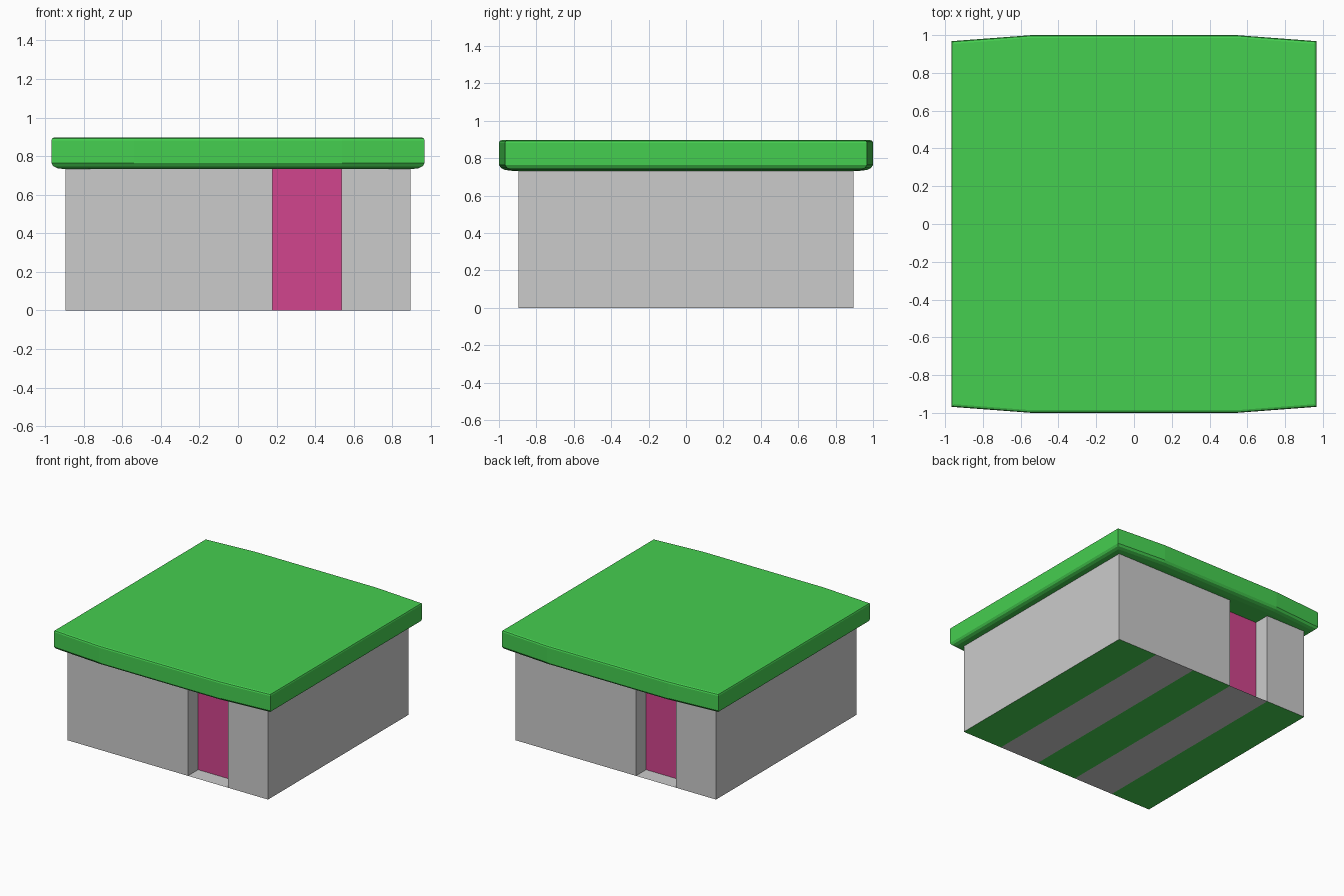
import bpy
import bmesh

if "Cube" in bpy.data.objects:
    bpy.data.objects.remove(bpy.data.objects["Cube"])

H = 0.895           # half width of the walls
WALL_TOP = 0.735
STEP = 2 * H / 5    # floor stripe width, also the door width
D0, D1 = STEP / 2, STEP * 1.5
RECESS = 0.13


def material(name, rgb):
    m = bpy.data.materials.new(name)
    m.diffuse_color = (*rgb, 1.0)
    m.use_nodes = True
    m.node_tree.nodes["Principled BSDF"].inputs["Base Color"].default_value = m.diffuse_color
    return m


GREEN = material("roof_green", (0.06, 0.62, 0.08))
CRIMSON = material("door_crimson", (0.64, 0.06, 0.27))


def finish(name, bm, mat=None, recalc=False):
    if recalc:
        bmesh.ops.recalc_face_normals(bm, faces=bm.faces)
    mesh = bpy.data.meshes.new(name)
    bm.to_mesh(mesh)
    bm.free()
    if mat:
        mesh.materials.append(mat)
    obj = bpy.data.objects.new(name, mesh)
    bpy.context.collection.objects.link(obj)
    return obj


def quad(name, corners, mat=None):
    bm = bmesh.new()
    bm.faces.new([bm.verts.new(c) for c in corners])
    return finish(name, bm, mat)


def strip(name, path):
    """Vertical wall following an open plan path."""
    bm = bmesh.new()
    low = [bm.verts.new((x, y, 0)) for x, y in path]
    high = [bm.verts.new((x, y, WALL_TOP)) for x, y in path]
    for i in range(len(path) - 1):
        bm.faces.new((low[i], low[i + 1], high[i + 1], high[i]))
    return finish(name, bm)


# Walls and recessed doors: the back half is the front half turned by 180 degrees
for side, s in (("front", 1), ("back", -1)):
    def turn(pts):
        return [(s * x, s * y) for x, y in pts]

    strip(side + "_wall_left", turn([(-H, -H), (D0, -H), (D0, -H + RECESS)]))
    strip(side + "_wall_right", turn([(D1, -H + RECESS), (D1, -H), (H, -H), (H, H)]))
    (ax, ay), (bx, by) = turn([(D0, -H + RECESS), (D1, -H + RECESS)])
    quad(side + "_door", [(ax, ay, 0), (bx, by, 0), (bx, by, WALL_TOP), (ax, ay, WALL_TOP)],
         CRIMSON)

# Striped floor, facing down
for i in range(5):
    x0, x1 = -H + i * STEP, -H + (i + 1) * STEP
    quad(f"floor_stripe_{i + 1}", [(x0, -H, 0), (x0, H, 0), (x1, H, 0), (x1, -H, 0)],
         GREEN if i % 2 == 0 else None)

# Roof slab: bowed front and back edges, small top bevel, rounded underside
rings = [(0.895, 0.927, 0.732), (0.935, 0.967, 0.737), (0.957, 0.989, 0.747),
         (0.967, 1.0, 0.763), (0.967, 1.0, 0.882), (0.963, 0.996, 0.892),
         (0.953, 0.986, 0.896)]
bm = bmesh.new()
loops = []
for hx, hy, z in rings:
    c = hy - 0.032
    outline = [(-hx, -c), (-0.54, -hy), (0.54, -hy), (hx, -c),
               (hx, c), (0.54, hy), (-0.54, hy), (-hx, c)]
    loops.append([bm.verts.new((x, y, z)) for x, y in outline])
for a, b in zip(loops, loops[1:]):
    for i in range(8):
        j = (i + 1) % 8
        bm.faces.new((a[i], a[j], b[j], b[i]))
bm.faces.new(loops[0][::-1])
bm.faces.new(loops[-1])
finish("roof", bm, GREEN, recalc=True)
